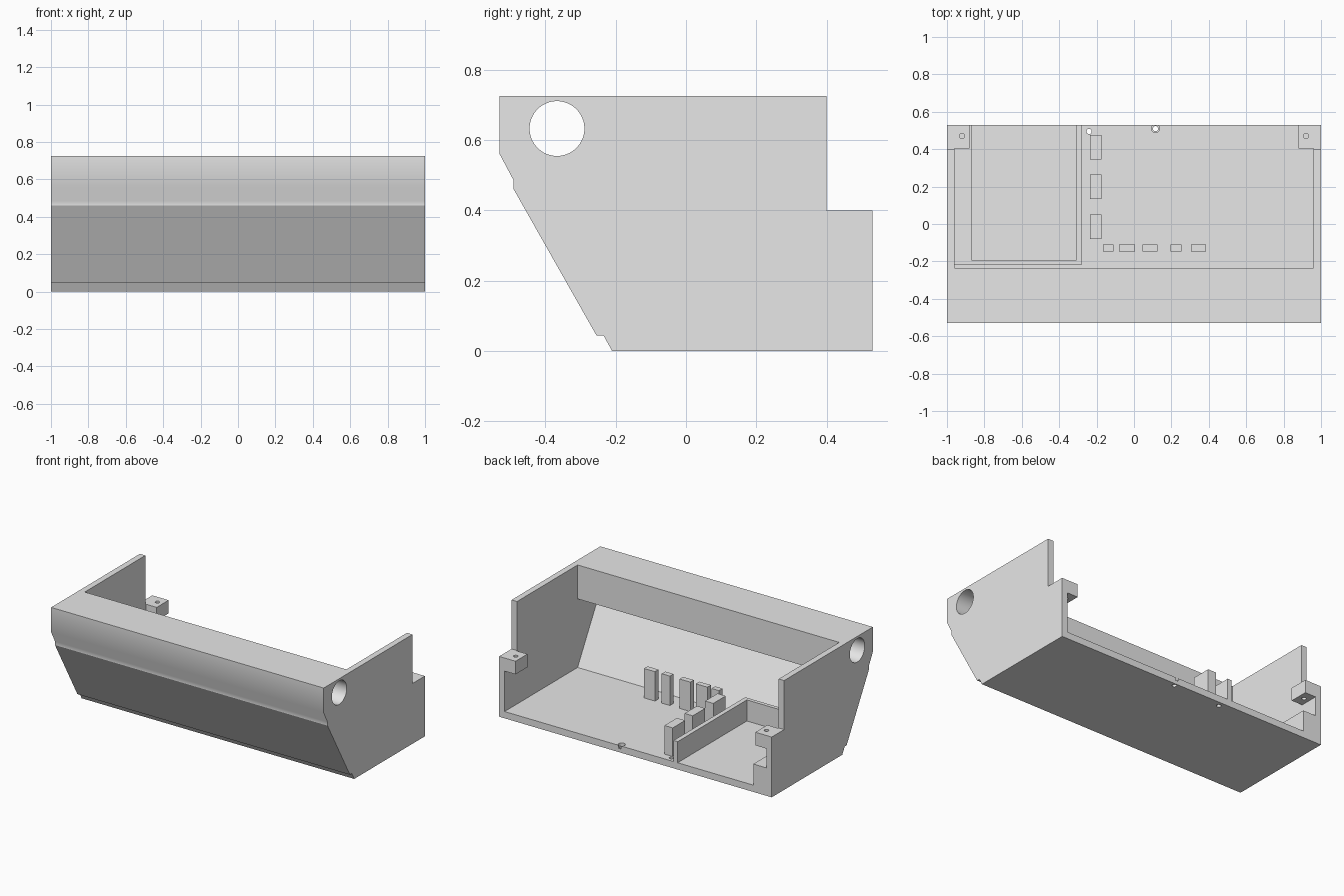
import bpy, bmesh, math
from mathutils import Matrix, Vector

cube = bpy.data.objects.get("Cube")
if cube:
    bpy.data.objects.remove(cube, do_unlink=True)

grey = bpy.data.materials.new("plain grey")
grey.use_nodes = True
grey.diffuse_color = (0.8, 0.8, 0.8, 1)
grey.node_tree.nodes["Principled BSDF"].inputs["Base Color"].default_value = grey.diffuse_color


def make(name, bm):
    bmesh.ops.recalc_face_normals(bm, faces=bm.faces)
    mesh = bpy.data.meshes.new(name)
    bm.to_mesh(mesh)
    bm.free()
    mesh.materials.append(grey)
    obj = bpy.data.objects.new(name, mesh)
    bpy.context.collection.objects.link(obj)
    return obj


def prism(name, points, axis, low, high):
    """Extrude a profile along x (points are y, z) or z (points are x, y)."""
    bm = bmesh.new()
    place = (lambda p: (low, *p)) if axis == "x" else (lambda p: (*p, low))
    face = bm.faces.new([bm.verts.new(place(p)) for p in points])
    step = Vector((high - low, 0, 0) if axis == "x" else (0, 0, high - low))
    new = bmesh.ops.extrude_face_region(bm, geom=[face])["geom"]
    bmesh.ops.translate(bm, vec=step, verts=[v for v in new if isinstance(v, bmesh.types.BMVert)])
    return make(name, bm)


def box(name, x0, x1, y0, y1, z0, z1):
    return prism(name, [(x0, y0), (x1, y0), (x1, y1), (x0, y1)], "z", z0, z1)


def rod(name, radius, length, centre, axis="z", sides=32):
    bm = bmesh.new()
    turn = Matrix.Rotation(math.pi / 2, 4, "Y") if axis == "x" else Matrix()
    bmesh.ops.create_cone(bm, cap_ends=True, segments=sides, radius1=radius, radius2=radius,
                          depth=length, matrix=Matrix.Translation(centre) @ turn)
    return make(name, bm)


def activate(obj):
    bpy.ops.object.select_all(action="DESELECT")
    obj.select_set(True)
    bpy.context.view_layer.objects.active = obj


def cut(obj, cutter):
    cutter.hide_render = True
    mod = obj.modifiers.new("cut", "BOOLEAN")
    mod.operation, mod.solver, mod.object = "DIFFERENCE", "EXACT", cutter
    activate(obj)
    bpy.ops.object.modifier_apply(modifier=mod.name)
    bpy.data.objects.remove(cutter, do_unlink=True)


FLOOR, BACK, INNER, FRAME = 0.045, 0.53, 0.96, 0.185

# Housing: outer profile, hollowed, open at the top and back
housing = prism("housing", [
    (-0.53, 0.725), (0.4, 0.725), (0.4, 0.4), (BACK, 0.4), (BACK, 0), (-0.21, 0),
    (-0.235, FLOOR), (-0.255, FLOOR), (-0.49, 0.46), (-0.49, 0.485), (-0.53, 0.56)], "x", -1, 1)
cut(housing, prism("cavity_cutter", [
    (-0.235, 0.9), (-0.235, 0.5), (-0.46, 0.5), (-0.47, 0.46), (-0.235, FLOOR),
    (0.7, FLOOR), (0.7, 0.9)], "x", -INNER, INNER))

# Long bore through the front beam
cut(housing, rod("bore_cutter", 0.078, 3, (0, -0.367, 0.633), "x", 64))

# Floor screw holes, one with a wider seat
cut(housing, rod("hole_cutter", 0.014, 0.3, (-0.24, 0.495, 0)))
cut(housing, rod("hole_cutter", 0.014, 0.3, (0.115, 0.51, 0)))
cut(housing, rod("seat_cutter", 0.022, 0.04, (0.115, 0.51, FLOOR)))

activate(housing)
bpy.ops.object.shade_smooth_by_angle(angle=math.radians(29))
# Keep the beam's lower front edge crisp
verts = housing.data.vertices
sharp = housing.data.attributes.get("sharp_edge") or housing.data.attributes.new("sharp_edge", "BOOLEAN", "EDGE")
for edge in housing.data.edges:
    if all(abs(verts[i].co.z - 0.56) < 0.001 and verts[i].co.y < -0.5 for i in edge.vertices):
        sharp.data[edge.index].value = True

# Compartment frame on the floor: ledge, front wall and divider
prism("compartment_frame", [
    (-INNER, BACK), (-INNER, -0.22), (-0.28, -0.22), (-0.28, BACK), (-0.31, BACK),
    (-0.31, -0.195), (-0.865, -0.195), (-0.865, BACK)], "z", FLOOR, FRAME)

# Screw brackets in the back corners
for side, sign in (("left", 1), ("right", -1)):
    x0, x1 = sorted((sign * 0.88, sign * INNER))
    bracket = box(side + "_bracket", x0, x1, 0.405, BACK, 0.313, 0.4)
    cut(bracket, rod("screw_cutter", 0.014, 0.3, (sign * 0.92, 0.47, 0.36)))
    activate(bracket)
    bpy.ops.object.shade_smooth_by_angle(angle=math.radians(29))

# Support posts: a column beside the divider and a row near the front
for i, y in enumerate((-0.08, 0.135, 0.345)):
    box(f"column_post_{i + 1}", -0.235, -0.175, y, y + 0.13, FLOOR, 0.235)
row = ((-0.165, -0.11), (-0.08, 0.005), (0.045, 0.125), (0.195, 0.255), (0.305, 0.385))
for i, (x0, x1) in enumerate(row):
    box(f"row_post_{i + 1}", x0, x1, -0.147, -0.11, FLOOR, 0.24)
